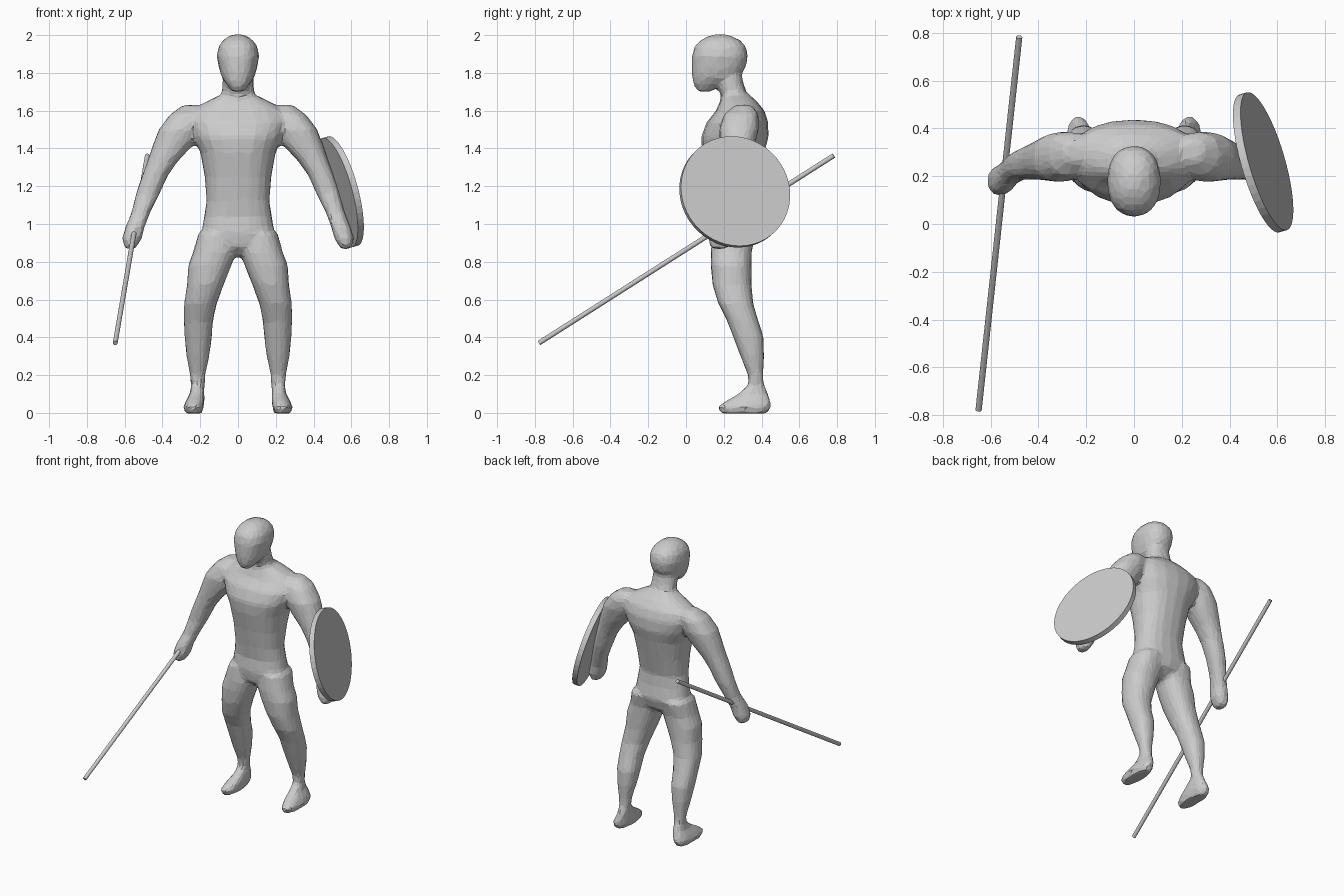
import bpy, bmesh, math
from mathutils import Vector

grey = bpy.data.materials.new("plain grey")
grey.diffuse_color = (0.6, 0.6, 0.6, 1)


def finish(name, bm):
    me = bpy.data.meshes.new(name)
    bmesh.ops.recalc_face_normals(bm, faces=bm.faces)
    bm.to_mesh(me)
    bm.free()
    me.materials.append(grey)
    ob = bpy.data.objects.new(name, me)
    bpy.context.collection.objects.link(ob)
    return ob


def loft(bm, sections, side=1, power=2.3, n=20):
    """Closed loft of rounded horizontal slices (z, x0, x1, y0, y1)."""
    rings = []
    for z, x0, x1, y0, y1 in sections:
        ring = []
        for i in range(n):
            c, s = math.cos(2 * math.pi * i / n), math.sin(2 * math.pi * i / n)
            u = math.copysign(abs(c) ** (2 / power), c)
            v = math.copysign(abs(s) ** (2 / power), s)
            x = (x0 + x1) / 2 + u * (x1 - x0) / 2
            y = (y0 + y1) / 2 + v * (y1 - y0) / 2
            ring.append(bm.verts.new((side * x, y, z)))
        rings.append(ring)
    faces = [bm.faces.new(rings[0]), bm.faces.new(rings[-1])]
    for a, b in zip(rings, rings[1:]):
        for i in range(n):
            j = (i + 1) % n
            faces.append(bm.faces.new((a[i], a[j], b[j], b[i])))
    bmesh.ops.recalc_face_normals(bm, faces=faces)


def centred(rows):
    return [(z, -w, w, y0, y1) for z, w, y0, y1 in rows]


TORSO = centred([
    (.83, .05, .19, .29), (.88, .16, .14, .355), (.95, .195, .13, .375),
    (1.04, .18, .14, .36), (1.12, .167, .13, .355), (1.25, .177, .11, .385),
    (1.38, .20, .085, .415), (1.46, .24, .08, .437), (1.54, .27, .11, .435),
    (1.60, .25, .16, .415), (1.65, .165, .18, .375), (1.685, .09, .19, .335)])
NECK = centred([(1.60, .11, .18, .36), (1.68, .087, .185, .325),
                (1.74, .083, .165, .305), (1.82, .08, .13, .29)])
HEAD = centred([
    (1.70, .03, .06, .13), (1.74, .062, .038, .20), (1.78, .088, .032, .28),
    (1.83, .102, .03, .318), (1.89, .113, .032, .328), (1.94, .103, .045, .318),
    (1.975, .078, .08, .285), (1.995, .048, .12, .24), (2.004, .02, .15, .21)])
LEG = [
    (.95, .02, .21, .14, .37), (.85, .01, .238, .13, .348),
    (.78, .035, .264, .13, .347), (.68, .075, .27, .14, .347),
    (.58, .112, .286, .17, .356), (.48, .133, .287, .22, .385),
    (.40, .138, .283, .25, .411), (.30, .152, .273, .288, .414),
    (.20, .173, .254, .328, .409), (.12, .178, .248, .335, .413),
    (.03, .183, .25, .34, .43)]
FOOT = [
    (-.004, .192, .278, .185, .43), (.03, .182, .29, .165, .452),
    (.06, .178, .278, .205, .45), (.10, .178, .255, .275, .435),
    (.15, .182, .248, .33, .415)]
ARM = [
    (1.63, .20, .29, .26, .35), (1.58, .17, .36, .20, .385),
    (1.50, .19, .42, .175, .385), (1.42, .235, .45, .18, .365),
    (1.33, .32, .48, .185, .34), (1.26, .37, .507, .185, .325),
    (1.16, .415, .54, .185, .305), (1.06, .465, .565, .165, .275),
    (.98, .495, .597, .128, .25), (.92, .51, .615, .118, .242),
    (.868, .545, .598, .13, .22)]

# figure: overlapping lofts fused, then reduced to irregular flat facets
bm = bmesh.new()
for part in (TORSO, NECK, HEAD):
    loft(bm, part)
for side in (-1, 1):
    for part in (LEG, FOOT, ARM):
        loft(bm, part, side)
body_mesh = bmesh.new()
figure = finish("figure_body", bm)
body_mesh.free()
fuse = figure.modifiers.new("fuse", 'REMESH')
fuse.mode = 'VOXEL'
fuse.voxel_size = 0.016
soften = figure.modifiers.new("soften", 'SMOOTH')
soften.factor = 0.5
soften.iterations = 3
facet = figure.modifiers.new("facet", 'DECIMATE')
facet.ratio = 0.14


def rod(name, a, b, radius, sides):
    """Capped cylinder between two points."""
    a, b = Vector(a), Vector(b)
    bm = bmesh.new()
    bmesh.ops.create_cone(bm, cap_ends=True, segments=sides, radius1=radius,
                          radius2=radius, depth=(b - a).length)
    ob = finish(name, bm)
    ob.location = (a + b) / 2
    ob.rotation_mode = 'QUATERNION'
    ob.rotation_quaternion = (b - a).to_track_quat('Z', 'Y')
    return ob


# staff held in one hand
rod("staff", (-.65, -.778, .37), (-.48, .782, 1.362), .013, 12)

# round shield on the other arm, leaning in at the top and back
centre = Vector((.54, .258, 1.17))
normal = Vector((1, .29, .27)).normalized()
rod("shield", centre - normal * .017, centre + normal * .017, .30, 48)
